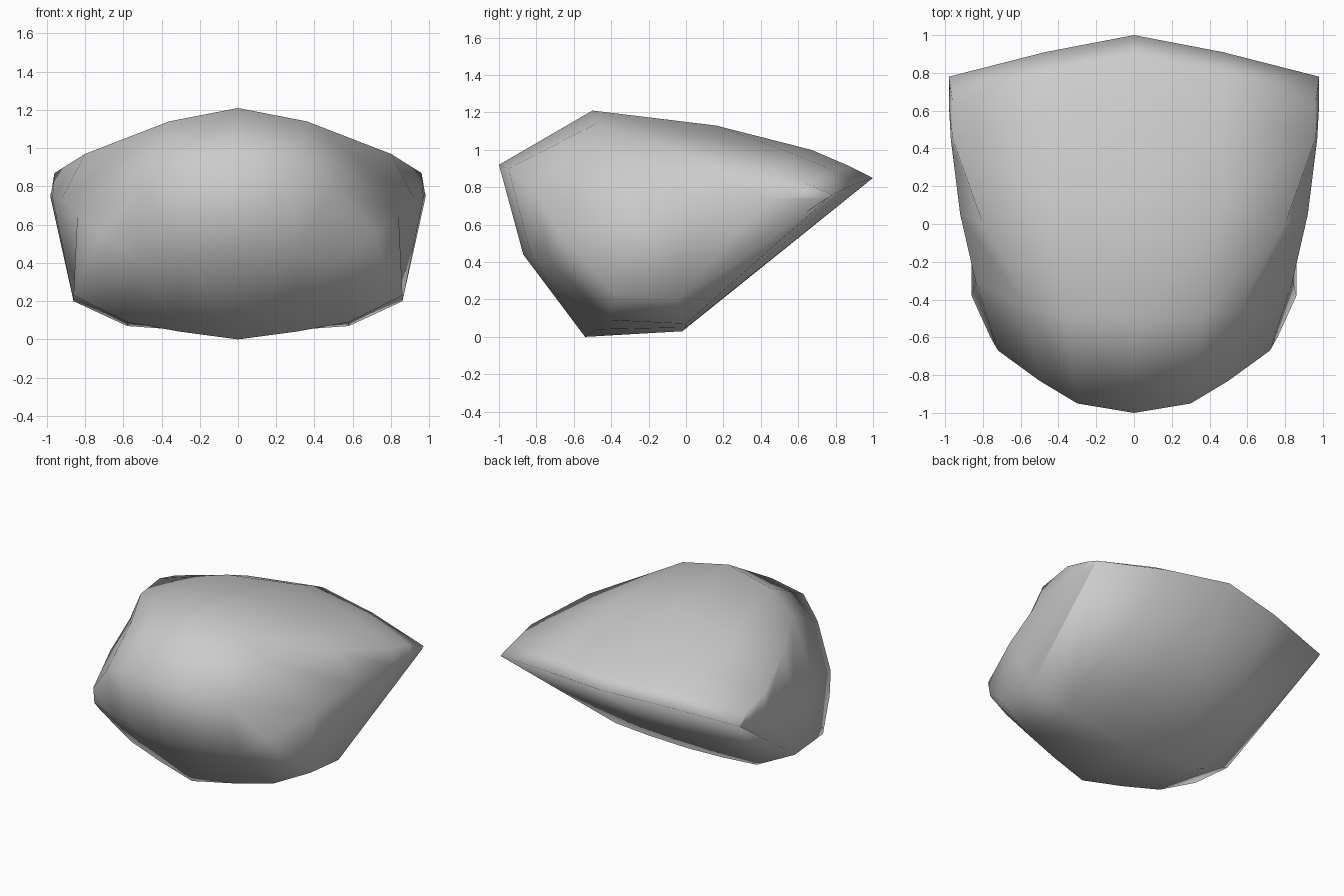
import bpy
import bmesh

# Remove the default cube only
default_cube = bpy.data.objects.get("Cube")
if default_cube:
    bpy.data.objects.remove(default_cube, do_unlink=True)


def make_material(name, colour):
    material = bpy.data.materials.new(name)
    material.use_nodes = True
    material.diffuse_color = colour
    shader = material.node_tree.nodes["Principled BSDF"]
    shader.inputs["Base Color"].default_value = colour
    return material


# Lengthwise loops of one half, from the middle outwards. Each one runs:
# nose, crown, top middle, top back, lip, tail, keel back, keel front, chin
middle_loop = [
    (0, -1, .92), (0, -.5, 1.21), (0, .16, 1.13), (0, .67, 1), (0, .88, .91),
    (0, 1, .85), (0, -.02, .03), (0, -.54, 0), (0, -.87, .44)]
inner_loop = [
    (.3, -.95, .9), (.36, -.48, 1.14), (.48, .12, 1.06), (.48, .57, .98), (.48, .79, .89),
    (.47, .91, .82), (.3, 0, .05), (.3, -.48, .04), (.3, -.83, .44)]
shoulder_loop = [
    (.5, -.83, .8), (.56, -.45, 1), (.8, 0, .97), (.96, .45, .87), (.96, .64, .82),
    (.98, .78, .76), (.58, 0, .07), (.58, -.42, .09), (.52, -.72, .4)]
side_loop = [
    (.72, -.67, .55), (.84, -.3, .65), (.92, .05, .74), (.97, .45, .74), (.98, .63, .75),
    (.98, .75, .74), (.86, -.05, .2), (.86, -.38, .23), (.76, -.6, .4)]


def build_shell(name, loops, material):
    bm = bmesh.new()
    rows = [[bm.verts.new(point) for point in loop] for loop in loops]
    count = len(rows[0])

    # Bridge neighbouring loops
    for inner, outer in zip(rows, rows[1:]):
        for i in range(count):
            j = (i + 1) % count
            bm.faces.new((inner[i], inner[j], outer[j], outer[i]))

    # Close the flank by joining its upper run to its lower run
    nose, crown, top, back, lip, tail, keel_back, keel_front, chin = rows[-1]
    bm.faces.new((nose, crown, keel_front, chin))
    bm.faces.new((crown, top, keel_back, keel_front))
    bm.faces.new((top, back, keel_back))
    bm.faces.new((back, lip, tail, keel_back))

    # Mirror the half across the middle
    bmesh.ops.mirror(bm, geom=bm.verts[:] + bm.edges[:] + bm.faces[:],
                     axis="X", merge_dist=.001)
    bmesh.ops.remove_doubles(bm, verts=bm.verts[:], dist=.001)
    bmesh.ops.recalc_face_normals(bm, faces=bm.faces[:])
    for face in bm.faces:
        face.smooth = True

    mesh = bpy.data.meshes.new(name)
    bm.to_mesh(mesh)
    bm.free()
    mesh.materials.append(material)
    shell = bpy.data.objects.new(name, mesh)
    bpy.context.collection.objects.link(shell)
    return shell


grey = make_material("plain grey", (.6, .6, .6, 1))
build_shell("faceted_body", [middle_loop, inner_loop, shoulder_loop, side_loop], grey)
